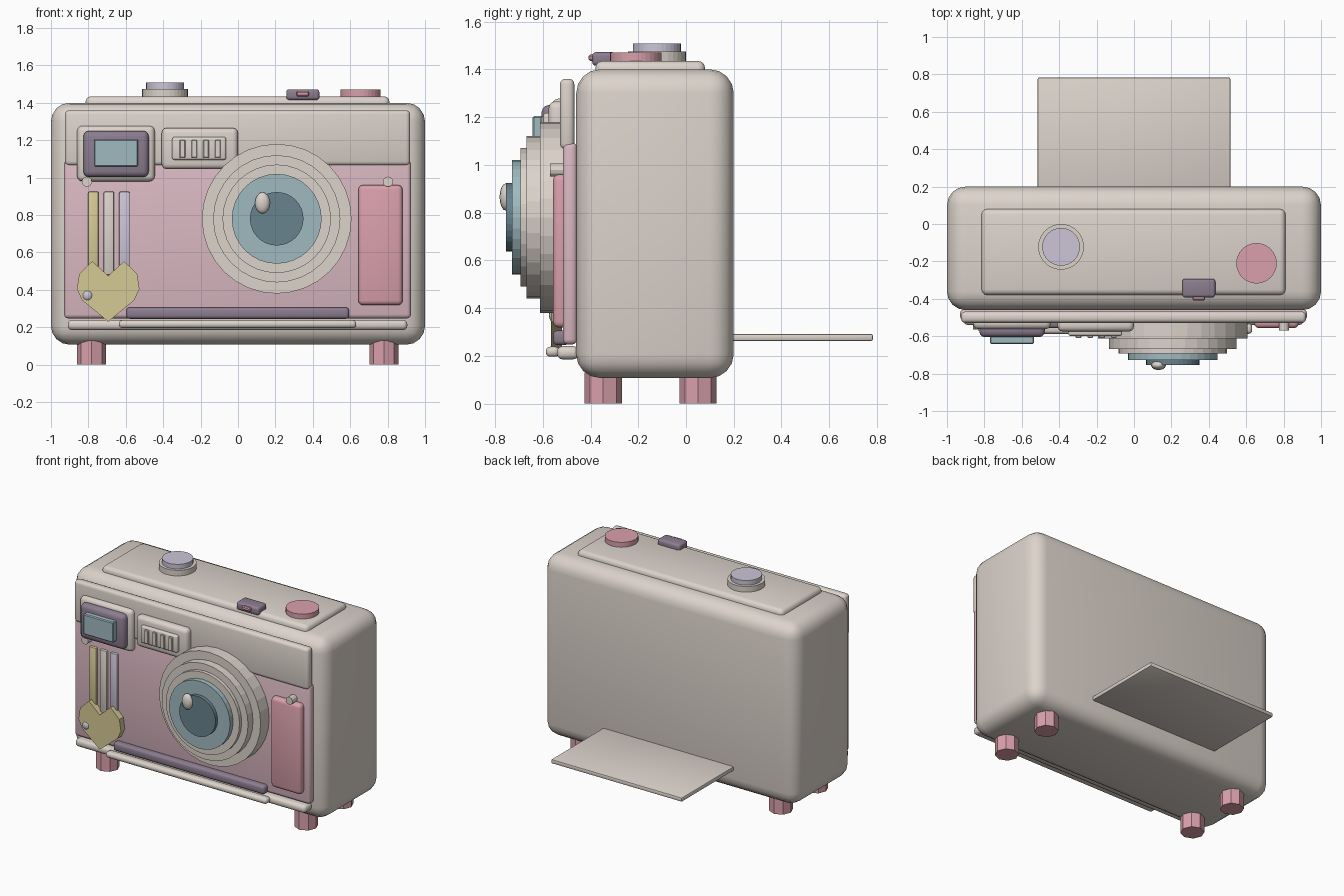
import bpy, bmesh, math
from mathutils import Matrix

if "Cube" in bpy.data.objects:
    bpy.data.objects.remove(bpy.data.objects["Cube"])


def material(name, r, g, b):
    m = bpy.data.materials.new(name)
    lin = [((c / 255 + 0.055) / 1.055) ** 2.4 for c in (r, g, b)]
    m.diffuse_color = (*lin, 1)
    m.use_nodes = True
    m.node_tree.nodes["Principled BSDF"].inputs["Base Color"].default_value = m.diffuse_color
    return m


CREAM = material("cream", 220, 211, 203)
BLUSH = material("blush", 218, 184, 194)
PINK = material("pink", 218, 160, 172)
PLUM = material("plum", 140, 125, 144)
TEAL = material("teal", 160, 186, 192)
DEEP = material("deep_teal", 104, 131, 141)
GOLD = material("gold", 214, 202, 150)
LILAC = material("lilac", 204, 197, 215)


def finish(name, bm, mat, smooth=True):
    bmesh.ops.recalc_face_normals(bm, faces=bm.faces)
    me = bpy.data.meshes.new(name)
    bm.to_mesh(me)
    bm.free()
    me.materials.append(mat)
    ob = bpy.data.objects.new(name, me)
    bpy.context.collection.objects.link(ob)
    if smooth:
        bpy.ops.object.select_all(action='DESELECT')
        ob.select_set(True)
        bpy.context.view_layer.objects.active = ob
        bpy.ops.object.shade_smooth_by_angle(angle=math.radians(35))
    return ob


def box(name, x, y, z, mat, bevel=0.0, seg=3):
    """Rounded box given by its (min, max) on each axis."""
    bm = bmesh.new()
    bmesh.ops.create_cube(bm, size=1)
    for v in bm.verts:
        v.co = [(a + b) / 2 + c * (b - a) for (a, b), c in zip((x, y, z), v.co)]
    if bevel:
        bmesh.ops.bevel(bm, geom=bm.edges[:], offset=bevel, segments=seg,
                        profile=0.5, affect='EDGES', clamp_overlap=True)
    return finish(name, bm, mat, bool(bevel))


def disc(name, centre, r, depth, mat, sides=32, front=False):
    """Flat-sided cylinder, along z or facing the front."""
    bm = bmesh.new()
    m = Matrix.Translation(centre)
    if front:
        m = m @ Matrix.Rotation(math.pi / 2, 4, 'X')
    bmesh.ops.create_cone(bm, cap_ends=True, segments=sides, radius1=r,
                          radius2=r, depth=depth, matrix=m)
    return finish(name, bm, mat, False)


def ball(name, centre, size, mat):
    bm = bmesh.new()
    m = Matrix.Translation(centre) @ Matrix.Diagonal((*size, 1))
    bmesh.ops.create_uvsphere(bm, u_segments=12, v_segments=8, radius=1, matrix=m)
    return finish(name, bm, mat)


# Body and covers
box("body", (-1, 1), (-0.46, 0.2), (0.107, 1.4), CREAM, 0.1, 4)
box("top_plate", (-0.815, 0.81), (-0.38, 0.08), (1.34, 1.435), CREAM, 0.03)
box("upper_panel", (-0.925, 0.92), (-0.528, -0.468), (1.065, 1.36), CREAM, 0.022)
box("front_panel", (-0.93, 0.925), (-0.516, -0.456), (0.247, 1.093), BLUSH, 0.022)
box("grip", (0.643, 0.88), (-0.557, -0.49), (0.318, 0.96), PINK, 0.025)
box("photo_tray", (-0.515, 0.515), (0.12, 0.783), (0.262, 0.292), CREAM, 0.008, 2)

# Slot and rails along the bottom
box("photo_slot", (-0.597, 0.594), (-0.557, -0.49), (0.245, 0.306), PLUM, 0.018)
box("lower_rail", (-0.91, 0.905), (-0.54, -0.45), (0.185, 0.24), CREAM, 0.022)
box("front_rail", (-0.637, 0.632), (-0.587, -0.53), (0.196, 0.238), CREAM, 0.018)

# Lens: stacked rings stepping forward
rings = [("outer_ring", 0.4, -0.612, CREAM), ("middle_ring", 0.34, -0.668, CREAM),
         ("inner_ring", 0.29, -0.693, CREAM), ("lens_rim", 0.24, -0.728, TEAL),
         ("lens_glass", 0.143, -0.753, DEEP)]
back = -0.5
for name, r, y, mat in rings:
    disc(name, (0.207, (back + y) / 2, 0.78), r, back - y, mat, 32, True)
    back = y + 0.01
ball("lens_glint", (0.131, -0.755, 0.865), (0.04, 0.026, 0.057), CREAM)

# Viewfinder
box("viewfinder_frame", (-0.86, -0.445), (-0.562, -0.5), (0.98, 1.277), CREAM, 0.028)
box("viewfinder_hood", (-0.827, -0.477), (-0.605, -0.53), (1.003, 1.25), PLUM, 0.03)
box("viewfinder_window", (-0.77, -0.535), (-0.642, -0.58), (1.06, 1.205), TEAL, 0.006, 1)

# Flash with slats
box("flash_frame", (-0.408, 0.0), (-0.575, -0.5), (1.045, 1.266), CREAM, 0.028)
box("flash_window", (-0.352, -0.063), (-0.598, -0.55), (1.095, 1.217), CREAM, 0.012)
for i in range(4):
    x = -0.297 + 0.063 * i
    box("flash_slat", (x - 0.015, x + 0.015), (-0.61, -0.58), (1.105, 1.202), CREAM, 0.004, 1)

# Stripes
for x, mat in ((-0.773, GOLD), (-0.69, CREAM), (-0.607, LILAC)):
    box("stripe", (x - 0.028, x + 0.028), (-0.535, -0.5), (0.48, 0.925), mat, 0.008, 2)

# Heart charm
outline = [(0, 0.475), (0.085, 0.553), (0.155, 0.485), (0.167, 0.405),
           (0.14, 0.345), (0, 0.23)]
outline += [(-x, z) for x, z in outline[-2:0:-1]]
bm = bmesh.new()
face = bm.faces.new([bm.verts.new((x - 0.694, -0.565, z)) for x, z in outline])
ext = bmesh.ops.extrude_face_region(bm, geom=[face])
moved = [v for v in ext["geom"] if isinstance(v, bmesh.types.BMVert)]
bmesh.ops.translate(bm, verts=moved, vec=(0, 0.045, 0))
finish("heart_charm", bm, GOLD, False)
ball("charm_stud", (-0.805, -0.56, 0.37), (0.027, 0.014, 0.027), LILAC)

# Strap pins
for x in (-0.808, 0.802):
    disc("strap_pin", (x, -0.54, 0.978), 0.027, 0.06, CREAM, 12, True)

# Controls on top
disc("dial_base", (-0.39, -0.122, 1.45), 0.122, 0.05, CREAM)
disc("dial", (-0.39, -0.122, 1.485), 0.101, 0.046, LILAC)
disc("shutter_button", (0.655, -0.21, 1.445), 0.108, 0.05, PINK)
box("switch", (0.258, 0.435), (-0.393, -0.293), (1.415, 1.472), PLUM, 0.016)
box("switch_light", (0.312, 0.38), (-0.408, -0.36), (1.435, 1.462), PINK, 0.006, 1)

# Feet
for x in (-0.783, 0.78):
    for y in (-0.347, 0.05):
        disc("foot", (x, y, 0.065), 0.078, 0.13, PINK, 8)
